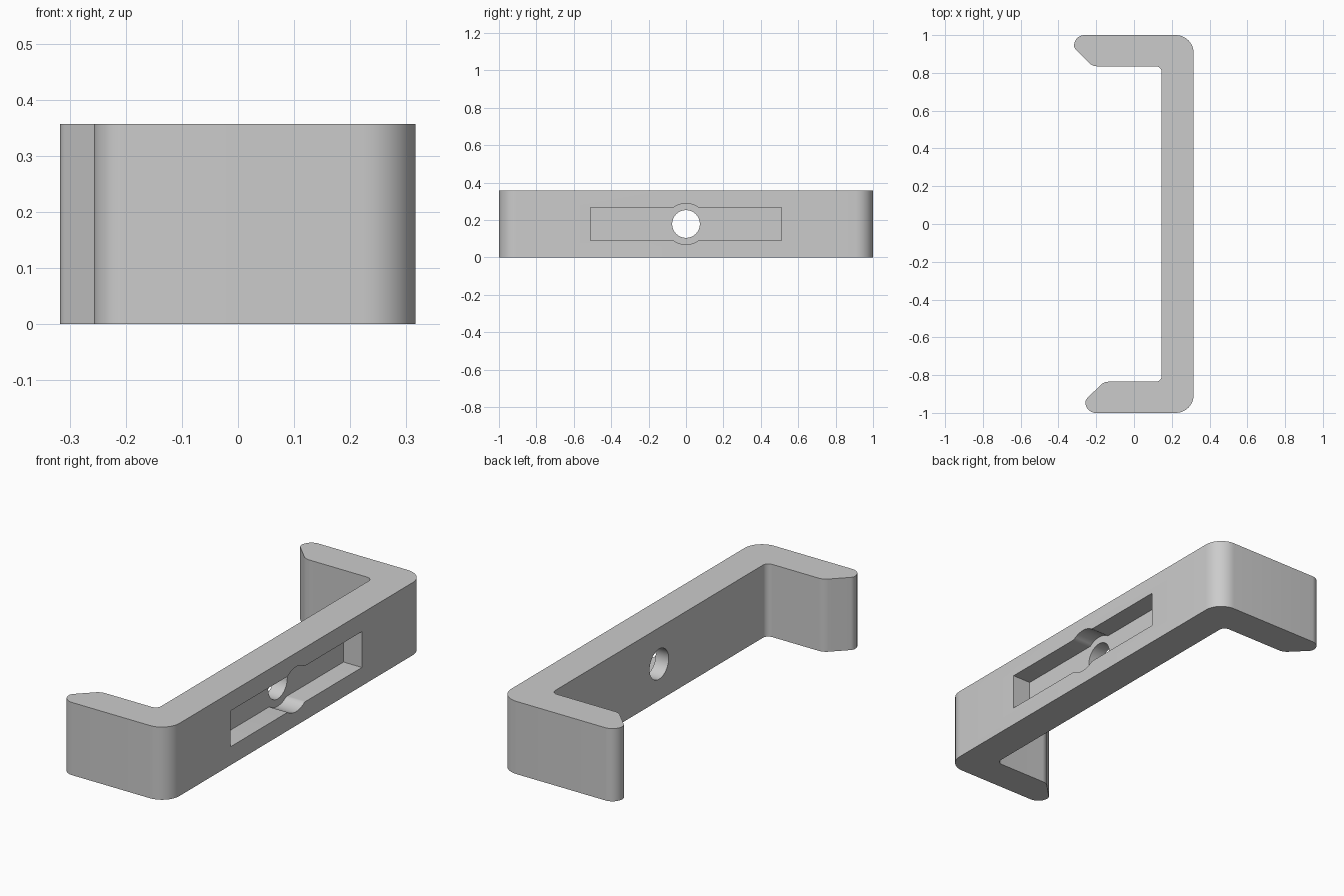
import bpy, bmesh
from math import sin, cos, tan, pi, radians
from mathutils import Vector

cube = bpy.data.objects.get("Cube")
if cube:
    bpy.data.objects.remove(cube, do_unlink=True)

HEIGHT = 0.357
MID = HEIGHT / 2
OUTER, INNER = 0.316, 0.146      # faces of the back plate
SLOT_DEPTH = 0.1

grey = bpy.data.materials.new("plain grey")
grey.use_nodes = True
grey.diffuse_color = (0.6, 0.6, 0.6, 1)
grey.node_tree.nodes["Principled BSDF"].inputs["Base Color"].default_value = (0.6, 0.6, 0.6, 1)


def rounded(corners, steps=10):
    """Closed outline from (x, y, radius) corners, each replaced by an arc."""
    out = []
    for i, (x, y, r) in enumerate(corners):
        p = Vector((x, y))
        a = (Vector(corners[i - 1][:2]) - p).normalized()
        b = (Vector(corners[(i + 1) % len(corners)][:2]) - p).normalized()
        half = a.angle(b) / 2
        centre = p + (a + b).normalized() * r / sin(half)
        start = p + a * r / tan(half) - centre
        side = p + b * r / tan(half) - centre
        sweep = pi - 2 * half
        for k in range(steps + 1):
            t = k / steps
            out.append(centre + (start * sin((1 - t) * sweep) + side * sin(t * sweep)) / sin(sweep))
    return out


def prism(name, points, direction):
    """Solid made by sweeping a flat outline along a direction."""
    bm = bmesh.new()
    face = bm.faces.new([bm.verts.new(p) for p in points])
    swept = bmesh.ops.extrude_face_region(bm, geom=[face], use_keep_orig=True)
    moved = [g for g in swept["geom"] if isinstance(g, bmesh.types.BMVert)]
    bmesh.ops.translate(bm, verts=moved, vec=direction)
    bmesh.ops.recalc_face_normals(bm, faces=bm.faces)
    mesh = bpy.data.meshes.new(name)
    bm.to_mesh(mesh)
    bm.free()
    obj = bpy.data.objects.new(name, mesh)
    bpy.context.collection.objects.link(obj)
    return obj


def arm(tip, side):
    """Arm corners from the plate's inner corner round to its outer corner."""
    return [(INNER, side * 0.835, 0.03), (tip + 0.097, side * 0.835, 0.06),
            (tip, side * 0.932, 0.03), (tip, side, 0.055), (OUTER, side, 0.095)]


# Bracket body: back plate with one long and one short hooked arm
outline = rounded(arm(-0.317, 1) + arm(-0.257, -1)[::-1])
body = prism("bracket_body", [(p.x, p.y, 0) for p in outline], (0, 0, HEIGHT))
body.data.materials.append(grey)

# Slot with a round bulge in the middle, recessed into the outer face
length, half_height, bulge = 0.51, 0.088, 0.11
arc = [(bulge * cos(radians(a)), bulge * sin(radians(a))) for a in range(54, 127, 6)]
upper = [(length, half_height), (0.075, half_height)] + arc
upper += [(-0.075, half_height), (-length, half_height)]
slot = upper + [(-y, -z) for y, z in upper]
slot_cutter = prism("slot_cutter", [(OUTER - SLOT_DEPTH, y, MID + z) for y, z in slot], (0.3, 0, 0))

# Round screw hole through the plate
circle = [(0.074 * cos(2 * pi * k / 48), 0.074 * sin(2 * pi * k / 48)) for k in range(48)]
hole_cutter = prism("hole_cutter", [(0, y, MID + z) for y, z in circle], (0.5, 0, 0))

# Cut both shapes, then drop the cutters
bpy.context.view_layer.objects.active = body
for cutter in (slot_cutter, hole_cutter):
    cutter.hide_render = True
    cut = body.modifiers.new(cutter.name, 'BOOLEAN')
    cut.operation = 'DIFFERENCE'
    cut.solver = 'EXACT'
    cut.object = cutter
    bpy.ops.object.modifier_apply(modifier=cut.name)
    bpy.data.objects.remove(cutter, do_unlink=True)

# Smooth the rounded corners, keep the edges crisp
bpy.ops.object.select_all(action='DESELECT')
body.select_set(True)
bpy.ops.object.shade_smooth_by_angle(angle=radians(30))
